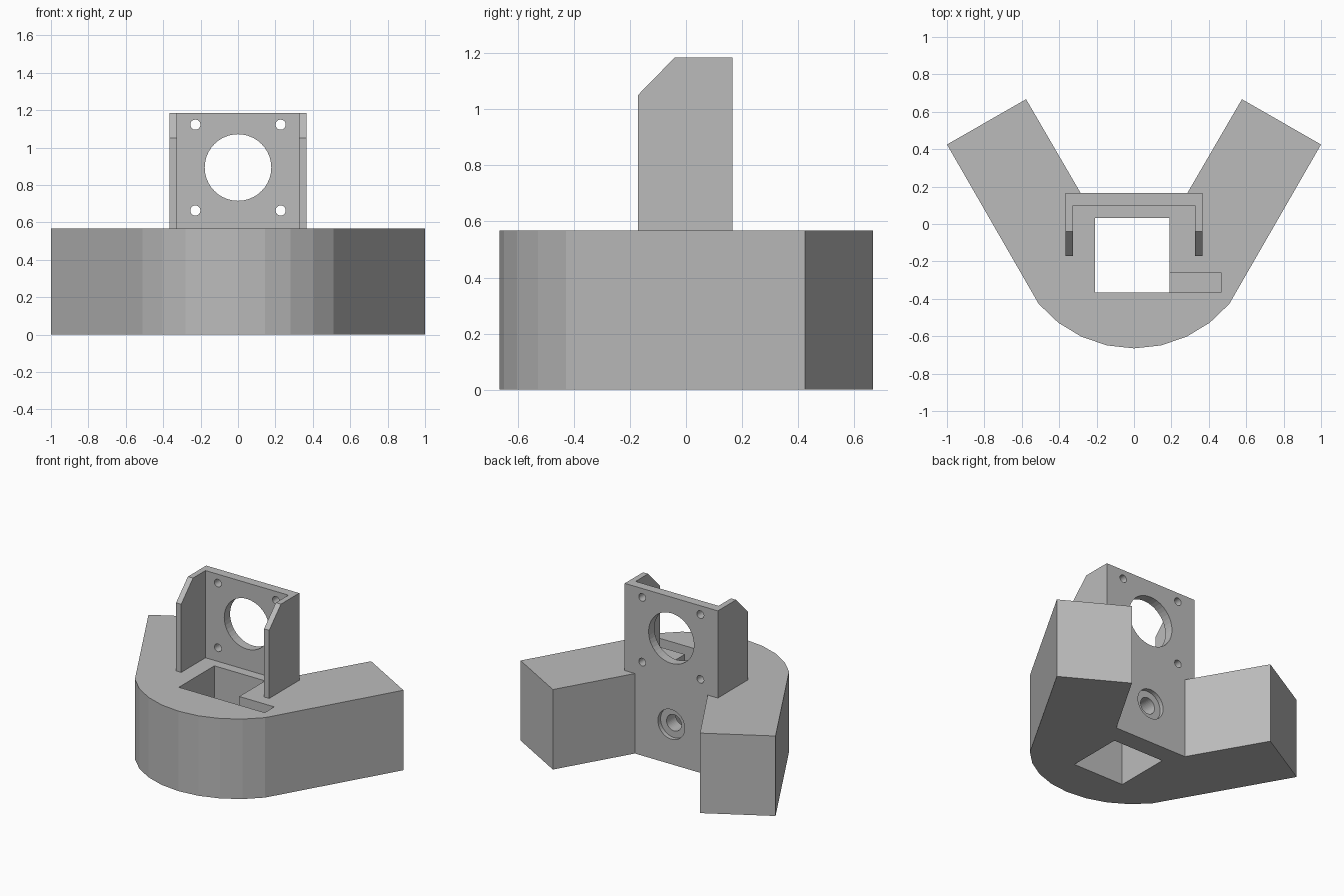
import bpy, bmesh, math
from mathutils import Vector, Matrix

if "Cube" in bpy.data.objects:
    bpy.data.objects.remove(bpy.data.objects["Cube"])

H = 0.567                      # body height
REAR = 0.165                   # y of the rear face
grey = bpy.data.materials.new("light_grey")
grey.diffuse_color = (0.5, 0.5, 0.5, 1)
grey.use_nodes = True
grey.node_tree.nodes["Principled BSDF"].inputs["Base Color"].default_value = grey.diffuse_color


def prism(name, pts, lo, hi, matrix=Matrix()):
    """Extrude a 2D outline from lo to hi along local z."""
    bm = bmesh.new()
    face = bm.faces.new([bm.verts.new((x, y, lo)) for x, y in pts])
    ext = bmesh.ops.extrude_face_region(bm, geom=[face])
    verts = [v for v in ext["geom"] if isinstance(v, bmesh.types.BMVert)]
    bmesh.ops.translate(bm, verts=verts, vec=(0, 0, hi - lo))
    bm.transform(matrix)
    bmesh.ops.recalc_face_normals(bm, faces=bm.faces)
    me = bpy.data.meshes.new(name)
    bm.to_mesh(me)
    bm.free()
    ob = bpy.data.objects.new(name, me)
    bpy.context.collection.objects.link(ob)
    me.materials.append(grey)
    return ob


def rect(x0, x1, y0, y1):
    return [(x0, y0), (x1, y0), (x1, y1), (x0, y1)]


def circle(r, n=40):
    return [(r * math.cos(2 * math.pi * i / n), r * math.sin(2 * math.pi * i / n)) for i in range(n)]


def drill(centre, inward, r, depth):
    """Cylinder cutter starting just outside a face and going inward."""
    rot = Vector(inward).to_track_quat('Z', 'Y').to_matrix().to_4x4()
    return prism("drill_cutter", circle(r), -0.02, depth, Matrix.Translation(centre) @ rot)


def combine(ob, other, op='DIFFERENCE'):
    mod = ob.modifiers.new("bool", 'BOOLEAN')
    mod.operation, mod.object, mod.solver = op, other, 'EXACT'
    bpy.context.view_layer.objects.active = ob
    bpy.ops.object.modifier_apply(modifier=mod.name)
    bpy.data.objects.remove(other)


# V-shaped body with a rounded front
arc = [(0.665 * math.sin(math.radians(a)), -0.665 * math.cos(math.radians(a)))
       for a in [-50 + 12.5 * i for i in range(9)]]
outline = arc + [(1, 0.425), (0.577, 0.667), (0.285, REAR),
                 (-0.285, REAR), (-0.577, 0.667), (-1, 0.425)]
body = prism("base_and_mount", outline, 0, H)

# Upright U-shaped mount: rear plate and two chamfered cheeks
plate = prism("mount_plate", rect(-0.365, 0.365, 0.10, REAR), H, 1.185)
cheek = [(-0.172, H), (REAR, H), (REAR, 1.185), (-0.04, 1.185), (-0.172, 1.05)]
yz_to_xyz = Matrix(((0, 0, 1, 0), (1, 0, 0, 0), (0, 1, 0, 0), (0, 0, 0, 1)))
for lo in (-0.365, 0.325):
    combine(plate, prism("mount_cheek", cheek, lo, lo + 0.04, yz_to_xyz), 'UNION')
combine(plate, drill((0, REAR, 0.893), (0, -1, 0), 0.178, 0.1))
for x in (-0.228, 0.228):
    for z in (0.663, 1.122):
        combine(plate, drill((x, REAR, z), (0, -1, 0), 0.027, 0.1))
combine(body, plate, 'UNION')

# Central shaft and shallow side notch
combine(body, prism("notch_cutter", rect(0.1, 0.465, -0.365, -0.258), 0.3, H + 0.1))
combine(body, prism("shaft_cutter", rect(-0.208, 0.19, -0.365, 0.032), -0.1, H + 0.1))

# Counterbored hole in the rear face
combine(body, drill((0, REAR, 0.283), (0, -1, 0), 0.105, 0.03))
combine(body, drill((0, REAR, 0.283), (0, -1, 0), 0.058, 0.2))

# Hollow arms, each with an outer counterbored hole and a floor hole
for s in (1, -1):
    along = Vector((0.5 * s, 0.866, 0))
    out = Vector((0.866 * s, -0.5, 0))
    end = Vector((0.7885 * s, 0.546, 0))
    frame = Matrix((along, out, (0, 0, 1))).transposed().to_4x4()
    frame.translation = end
    combine(body, prism("pocket_cutter", rect(-0.5, 0.1, -0.205, 0.2), 0.1, 0.5, frame))
    side = Vector((s, 0.425, 0.295)) - along * 0.25
    combine(body, drill(side, -out, 0.105, 0.02))
    combine(body, drill(side, -out, 0.06, 0.15))
    combine(body, drill(end - along * 0.43, (0, 0, 1), 0.07, 0.2))
